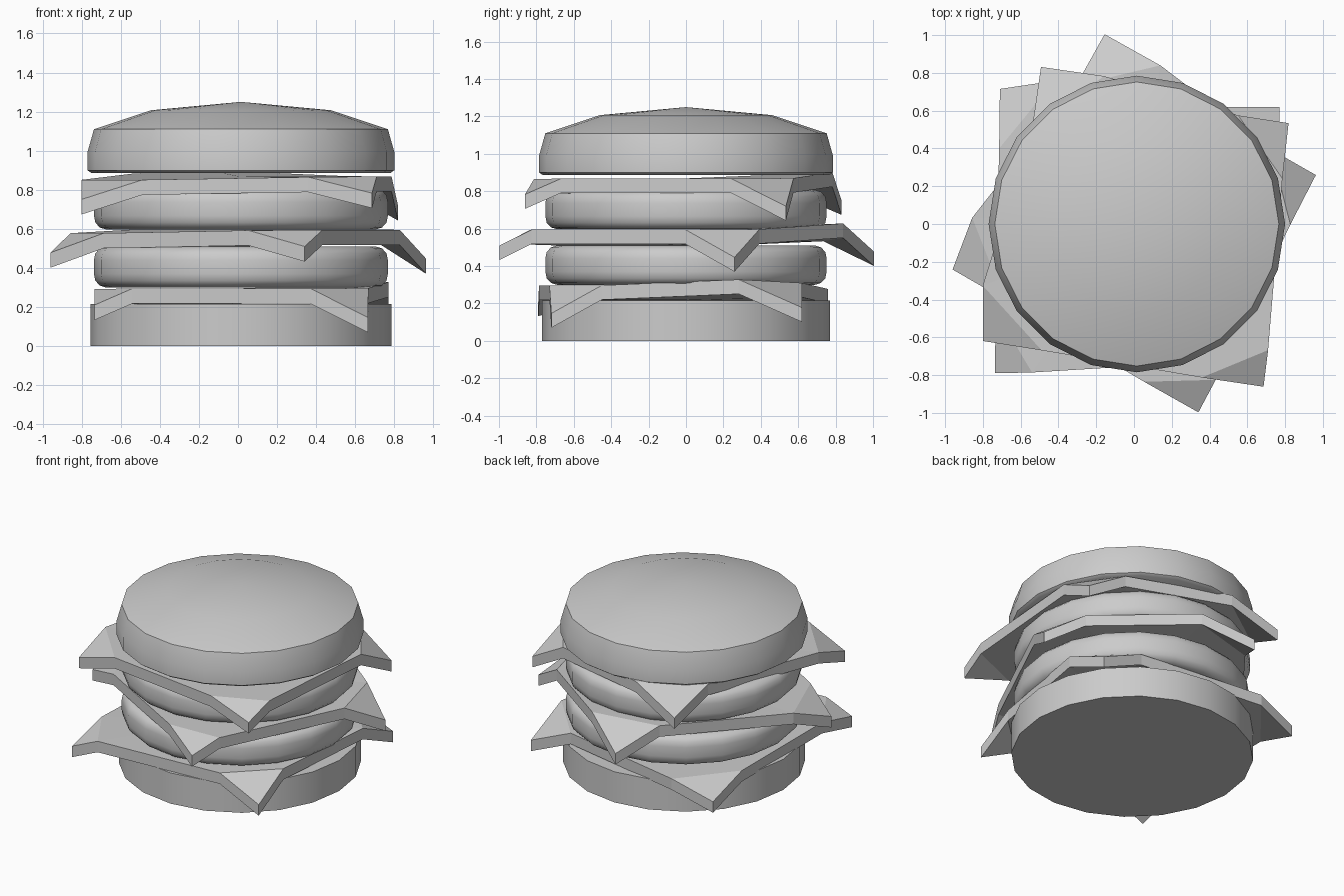
import bpy, bmesh, math
from mathutils import Vector, Matrix

if "Cube" in bpy.data.objects:
    bpy.data.objects.remove(bpy.data.objects["Cube"])

SIDES = 20
CENTER = Vector((0.015, 0.0, 0.0))


def finish(bm, name, angle=None):
    bmesh.ops.recalc_face_normals(bm, faces=bm.faces)
    mesh = bpy.data.meshes.new(name)
    bm.to_mesh(mesh)
    bm.free()
    obj = bpy.data.objects.new(name, mesh)
    bpy.context.collection.objects.link(obj)
    if angle:
        bpy.ops.object.select_all(action='DESELECT')
        obj.select_set(True)
        bpy.context.view_layer.objects.active = obj
        bpy.ops.object.shade_smooth_by_angle(angle=math.radians(angle))
    return obj


def lathe(name, profile, z=0.0, apex=None, angle=40):
    """Turn an (r, z) profile, capped flat or closed to an apex."""
    bm = bmesh.new()
    rings = []
    for r, h in profile:
        rings.append([bm.verts.new(CENTER + Vector((
            r * math.cos(math.tau * i / SIDES),
            r * math.sin(math.tau * i / SIDES), z + h))) for i in range(SIDES)])
    for a, b in zip(rings, rings[1:]):
        for i in range(SIDES):
            j = (i + 1) % SIDES
            bm.faces.new((a[i], a[j], b[j], b[i]))
    bm.faces.new(rings[0][::-1])
    if apex is None:
        bm.faces.new(rings[-1])
    else:
        tip = bm.verts.new(CENTER + Vector((0, 0, z + apex)))
        for i in range(SIDES):
            bm.faces.new((rings[-1][i], rings[-1][(i + 1) % SIDES], tip))
    return finish(bm, name, angle)


# Slice outline: each drooping corner sits between two fold points
OUTLINE = [
    (0.77, 0.282, 0.328), (0.77, 0.62, 0.178), (0.46, 0.62, 0.31),
    (-0.42, 0.758, 0.278), (-0.71, 0.715, 0.178), (-0.714, 0.40, 0.278),
    (-0.734, -0.46, 0.292), (-0.735, -0.79, 0.21), (-0.54, -0.786, 0.295),
    (0.37, -0.73, 0.295), (0.665, -0.72, 0.147), (0.667, -0.45, 0.297),
]
THICK = 0.077


def cheese(name, turn, offset):
    bm = bmesh.new()
    m = Matrix.Translation(offset) @ Matrix.Rotation(math.radians(turn), 4, 'Z')
    layers = []
    for drop in (0, THICK):
        v = [bm.verts.new(m @ Vector((x, y, z - drop))) for x, y, z in OUTLINE]
        c = bm.verts.new(m @ Vector((0, 0, 0.295 - drop)))
        layers.append(v)
        folds = [v[i] for i in range(12) if i % 3 != 1]
        for i in range(8):
            bm.faces.new((c, folds[i], folds[(i + 1) % 8]))
        for i in range(0, 12, 3):
            bm.faces.new(v[i:i + 3])
    top, low = layers
    for i in range(12):
        j = (i + 1) % 12
        bm.faces.new((top[i], low[i], low[j], top[j]))
    return finish(bm, name)


# Buns
lathe("bottom_bun", [(0.77, 0), (0.77, 0.215)])
lathe("top_bun", [(0.765, 0.886), (0.785, 0.90), (0.785, 0.993),
                  (0.752, 1.11), (0.46, 1.207)], apex=1.25, angle=50)

# Patties with rounded rims
patty = [(0.69, 0), (0.722, 0.01), (0.745, 0.035), (0.752, 0.07),
         (0.752, 0.14), (0.745, 0.175), (0.722, 0.20), (0.69, 0.21)]
lathe("lower_patty", patty, 0.30)
lathe("upper_patty", patty, 0.597)

# Cheese slices, each turned a little differently
cheese("lower_cheese", 0, (0, 0, 0))
cheese("middle_cheese", 60.8, (0.01, 0.03, 0.30))
cheese("upper_cheese", 81.7, (0.01, -0.02, 0.573))
